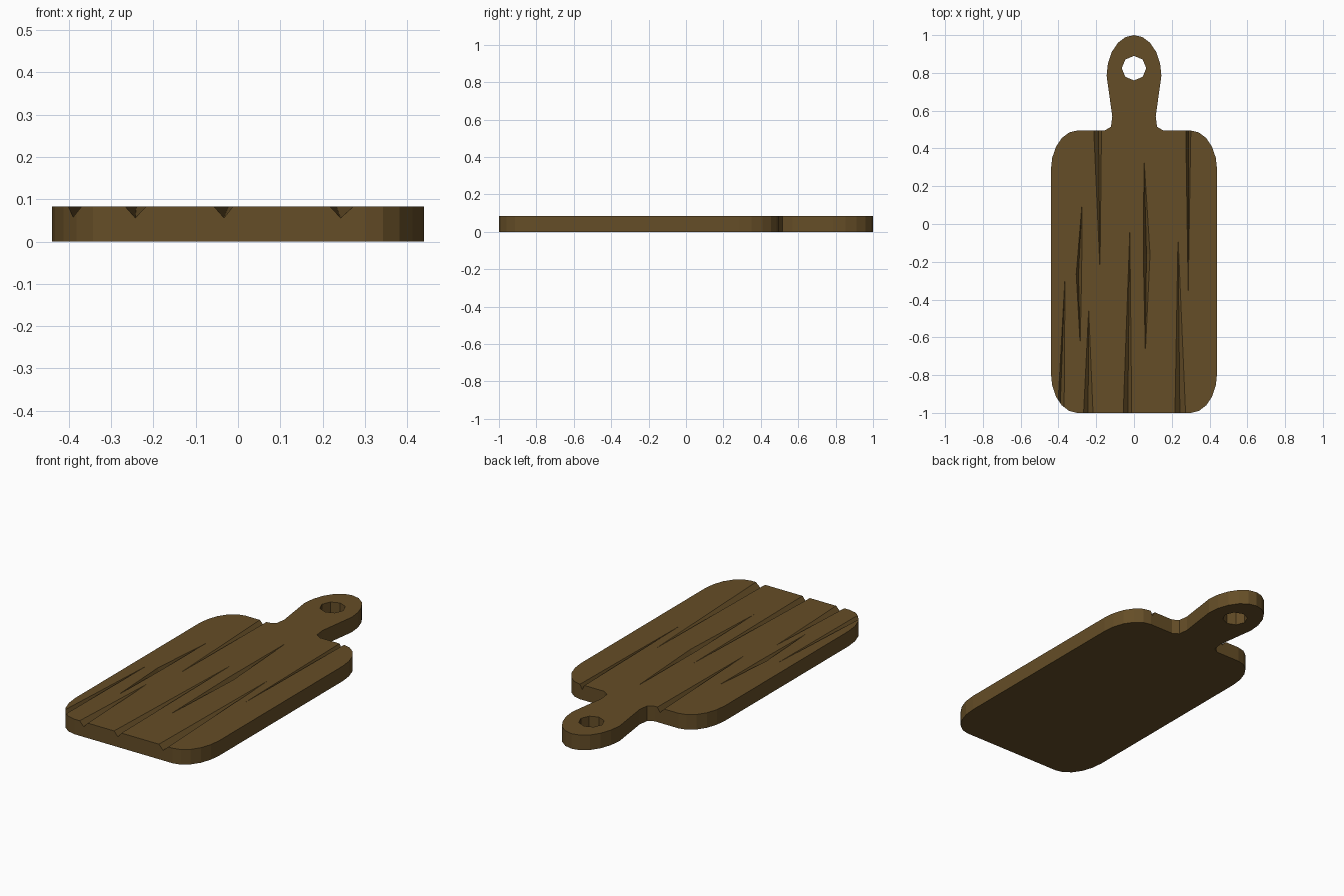
import bpy, bmesh, math

if "Cube" in bpy.data.objects:
    bpy.data.objects.remove(bpy.data.objects["Cube"])

TOP = 0.083
DEPTH = 0.027


def arc(cx, cy, rx, ry, a0, a1, n):
    """Points along an elliptical arc, angles in degrees."""
    out = []
    for i in range(n + 1):
        a = math.radians(a0 + (a1 - a0) * i / n)
        out.append((cx + rx * math.cos(a), cy + ry * math.sin(a)))
    return out


def make_object(name, bm):
    bmesh.ops.recalc_face_normals(bm, faces=bm.faces)
    me = bpy.data.meshes.new(name)
    bm.to_mesh(me)
    bm.free()
    ob = bpy.data.objects.new(name, me)
    bpy.context.collection.objects.link(ob)
    return ob


def prism(name, outline, z0, z1):
    bm = bmesh.new()
    face = bm.faces.new([bm.verts.new((x, y, z0)) for x, y in outline])
    ext = bmesh.ops.extrude_face_region(bm, geom=[face])
    for v in ext["geom"]:
        if isinstance(v, bmesh.types.BMVert):
            v.co.z = z1
    return make_object(name, bm)


def groove(name, tips, left, right, deep, y):
    """V-shaped wedge cutter tapering from a wide section at y to its tips."""
    pts = []
    k = 1.0
    if len(tips) == 1:
        k = 1.08                      # run past the board's edge
    t = tips[0]
    for x, z in ((left, 0), (right, 0), (deep, -DEPTH)):
        pts.append((t[0] + (x - t[0]) * k, t[1] + (y - t[1]) * k, TOP + z * k))
    flat = [(p[0], p[1]) for p in pts[:2]] + list(tips)
    pts += [(x, yy, TOP) for x, yy in tips]
    pts += [(x, yy, TOP + 0.05) for x, yy in flat]
    bm = bmesh.new()
    for p in pts:
        bm.verts.new(p)
    hull = bmesh.ops.convex_hull(bm, input=bm.verts)
    return make_object(name, bm)


# Board outline: right half, then mirrored
half = arc(0.30, -0.79, 0.14, 0.21, -90, 0, 5)
half += arc(0.30, 0.285, 0.14, 0.21, 0, 90, 5)
half += [(0.155, 0.495), (0.122, 0.515), (0.115, 0.57)]
half += arc(0, 0.785, 0.145, 0.215, 0, 90, 5)
outline = half + [(-x, y) for x, y in reversed(half[:-1])]
board = prism("cutting_board", outline, 0, TOP)

# Hanging hole and carved wood-grain grooves
cutters = [prism("hole_cutter", arc(0, 0.825, 0.065, 0.065, 0, 315, 7), -0.1, 0.2)]
grooves = [
    ([(-0.365, -0.275)], -0.405, -0.37, -0.392, -1.0),
    ([(-0.24, -0.45)], -0.267, -0.217, -0.243, -1.0),
    ([(-0.022, -0.03)], -0.057, -0.012, -0.033, -1.0),
    ([(0.233, -0.065)], 0.217, 0.273, 0.243, -1.0),
    ([(-0.18, -0.245)], -0.213, -0.172, -0.188, 0.495),
    ([(0.287, -0.365)], 0.274, 0.301, 0.288, 0.495),
    ([(-0.275, 0.11), (-0.285, -0.64)], -0.306, -0.277, -0.294, -0.265),
    ([(0.053, 0.344), (0.06, -0.68)], 0.049, 0.085, 0.066, -0.16),
]
for i, g in enumerate(grooves):
    cutters.append(groove(f"groove_cutter_{i + 1}", *g))

for c in cutters:
    c.hide_render = True
    m = board.modifiers.new(c.name, 'BOOLEAN')
    m.operation = 'DIFFERENCE'
    m.solver = 'EXACT'
    m.object = c

# Bake the cuts and remove the cutters
bpy.context.view_layer.update()
deps = bpy.context.evaluated_depsgraph_get()
baked = bpy.data.meshes.new_from_object(board.evaluated_get(deps))
board.modifiers.clear()
board.data = baked
for c in cutters:
    bpy.data.objects.remove(c)

# Brown wood
wood = bpy.data.materials.new("wood")
wood.diffuse_color = (0.13, 0.075, 0.02, 1)
wood.use_nodes = True
wood.node_tree.nodes["Principled BSDF"].inputs["Base Color"].default_value = wood.diffuse_color
board.data.materials.clear()
board.data.materials.append(wood)
